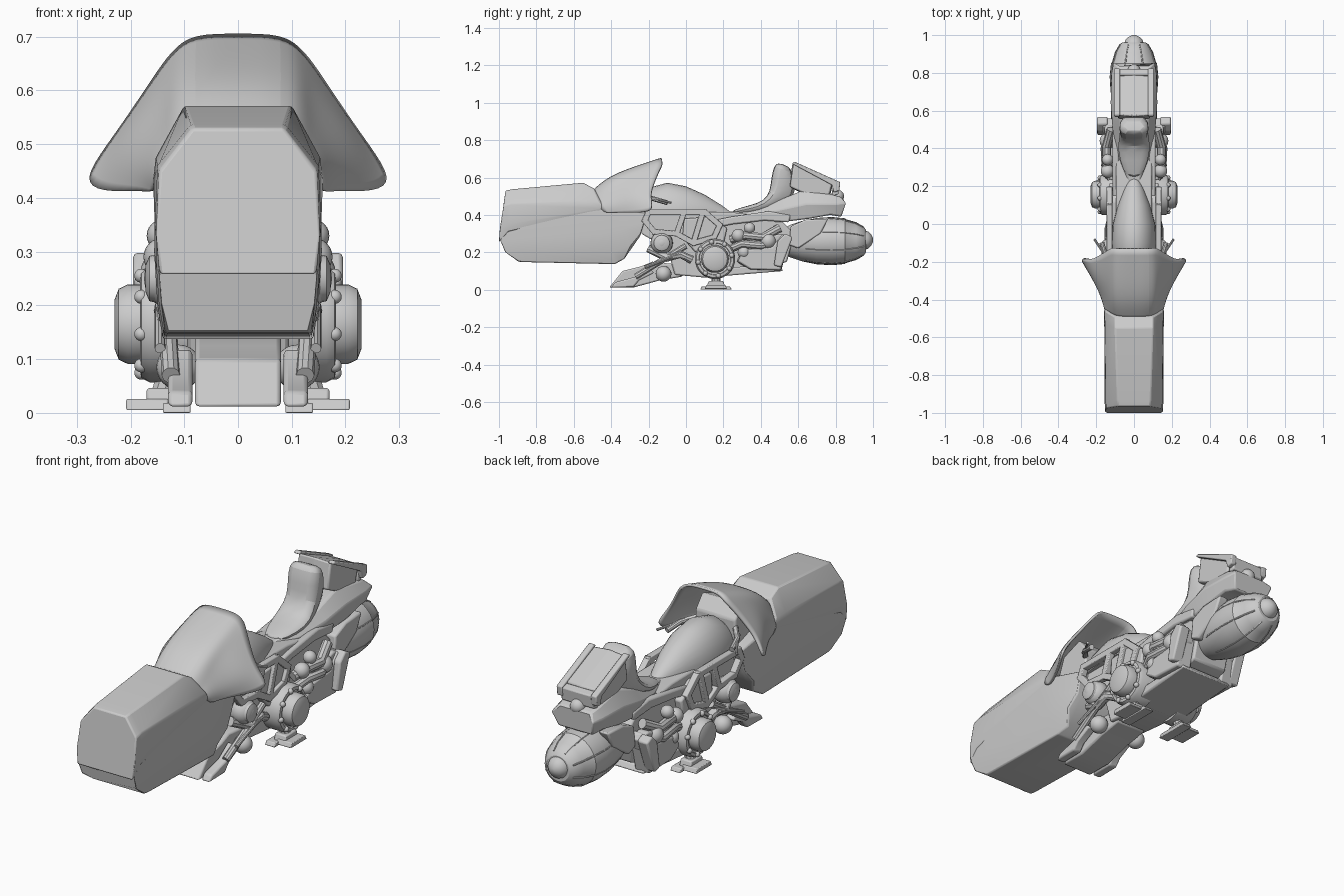
import bpy, bmesh, math
from mathutils import Vector, Matrix


def finish(name, bm, mirror=False, bevel=0, subsurf=0, solid=0):
    bmesh.ops.recalc_face_normals(bm, faces=bm.faces)
    me = bpy.data.meshes.new(name)
    bm.to_mesh(me)
    bm.free()
    ob = bpy.data.objects.new(name, me)
    bpy.context.collection.objects.link(ob)
    if mirror:
        ob.modifiers.new("mirror", 'MIRROR').merge_threshold = 0.001
    if subsurf:
        ob.modifiers.new("sub", 'SUBSURF').levels = subsurf
        ob.modifiers["sub"].render_levels = subsurf
    if solid:
        m = ob.modifiers.new("solid", 'SOLIDIFY')
        m.thickness, m.offset = solid, 0
    if bevel:
        m = ob.modifiers.new("bevel", 'BEVEL')
        m.width, m.segments, m.limit_method = bevel, 2, 'ANGLE'
    return ob


def skin(bm, rings, closed=True, caps=True):
    vs = [[bm.verts.new(p) for p in r] for r in rings]
    n = len(vs[0])
    for a, b in zip(vs, vs[1:]):
        for i in range(n if closed else n - 1):
            j = (i + 1) % n
            bm.faces.new((a[i], a[j], b[j], b[i]))
    if caps:
        bm.faces.new(vs[0])
        bm.faces.new(vs[-1])


def loft(name, halves, **kw):
    """Rings given as right-hand halves (x, y, z), reflected to the left."""
    bm = bmesh.new()
    skin(bm, [h + [(-x, y, z) for x, y, z in reversed(h) if x > 1e-4] for h in halves])
    return finish(name, bm, **kw)


def prism(name, yz, x0, x1, mirror=True, bevel=0.008, taper=1.0):
    """Side profile extruded across x."""
    bm = bmesh.new()
    cy, cz = (sum(c) / len(yz) for c in zip(*yz))
    skin(bm, [[(x0, y, z) for y, z in yz],
              [(x1, cy + (y - cy) * taper, cz + (z - cz) * taper) for y, z in yz]])
    return finish(name, bm, mirror, bevel)


def lathe(name, prof, center, axis, mirror=False, n=32):
    """prof = (distance along axis, radius); axis 'X' or 'Y'."""
    bm = bmesh.new()
    rings = []
    for d, r in prof:
        ring = []
        for i in range(n):
            t = 2 * math.pi * i / n
            u, v = r * math.cos(t), r * math.sin(t)
            ring.append(Vector(center) + Vector((d, u, v) if axis == 'X' else (u, d, v)))
        rings.append(ring)
    skin(bm, rings)
    return finish(name, bm, mirror)


def ball(name, c, r, scale=(1, 1, 1), mirror=True):
    bm = bmesh.new()
    bmesh.ops.create_uvsphere(bm, u_segments=20, v_segments=12, radius=r,
                              matrix=Matrix.Translation(c) @ Matrix.Diagonal((*scale, 1)))
    return finish(name, bm, mirror)


def rod(name, pts, r, mirror=True, n=10):
    bm = bmesh.new()
    pts = [Vector(p) for p in pts]
    rings = []
    for i, p in enumerate(pts):
        d = (pts[min(i + 1, len(pts) - 1)] - pts[max(i - 1, 0)]).normalized()
        q = d.to_track_quat('Z', 'Y')
        rings.append([p + q @ Vector((r * math.cos(2 * math.pi * k / n),
                                      r * math.sin(2 * math.pi * k / n), 0)) for k in range(n)])
    skin(bm, rings)
    return finish(name, bm, mirror)


# Long boxy nose: lower body and upper cover
loft("nose_body", [
    [(.09, -.95, .50), (.14, -.965, .44), (.147, -.995, .26), (.142, -.97, .20), (.135, -.895, .15)],
    [(.10, -.86, .50), (.15, -.87, .44), (.152, -.89, .27), (.147, -.88, .20), (.138, -.87, .148)],
    [(.10, -.52, .50), (.153, -.50, .44), (.156, -.46, .30), (.15, -.40, .20), (.14, -.38, .137)],
    [(.09, -.40, .48), (.15, -.38, .44), (.155, -.33, .33), (.15, -.29, .235), (.12, -.33, .165)],
    [(.08, -.22, .42), (.135, -.21, .40), (.14, -.22, .36), (.135, -.24, .30), (.11, -.25, .28)],
], bevel=.006)
loft("nose_cover", [
    [(.085, -.965, .53), (.147, -.975, .45), (.152, -.998, .33), (.146, -1, .255)],
    [(.088, -.93, .537), (.15, -.94, .46), (.155, -.95, .35), (.15, -.95, .31)],
    [(.10, -.55, .572), (.153, -.53, .475), (.158, -.46, .435), (.15, -.46, .42)],
    [(.10, -.49, .54), (.15, -.46, .47), (.155, -.44, .45), (.15, -.44, .42)],
], bevel=.006)

# Flared cowl with drooping side wings, open to the rear
bm = bmesh.new()
skin(bm, [
    [(0, -.50, .525), (0, -.41, .605), (0, -.27, .655), (0, -.13, .70)],
    [(.085, -.50, .52), (.088, -.41, .60), (.088, -.27, .655), (.085, -.13, .70)],
    [(.115, -.48, .49), (.117, -.41, .57), (.118, -.27, .63), (.117, -.125, .67)],
    [(.13, -.47, .47), (.13, -.40, .54), (.135, -.29, .60), (.138, -.14, .645)],
    [(.147, -.465, .45), (.16, -.38, .49), (.19, -.28, .54), (.20, -.18, .55)],
    [(.152, -.45, .43), (.175, -.37, .45), (.225, -.27, .48), (.24, -.19, .495)],
    [(.153, -.43, .41), (.175, -.36, .415), (.25, -.23, .41), (.285, -.175, .43)],
], closed=False, caps=False)
finish("cowl", bm, mirror=True, subsurf=2, solid=.012)
prism("dashboard", [(-.42, .46), (-.38, .56), (-.27, .60), (-.22, .54), (-.22, .42), (-.4, .4)], 0, .105)
rod("handlebar", [(0, -.25, .50), (.10, -.23, .50), (.15, -.17, .485), (.17, -.10, .465)], .013)
rod("brake_lever", [(.14, -.20, .49), (.17, -.14, .48), (.21, -.08, .465)], .006)

# Fuel tank
tank = []
for y, zt, w in [(-.25, .50, .09), (-.2, .545, .108), (-.1, .572, .118), (0, .553, .112),
                 (.1, .508, .085), (.19, .452, .05), (.24, .415, .025)]:
    tank.append([(w * math.sin(t * math.pi / 14), y, .40 + (zt - .40) * math.cos(t * math.pi / 14))
                 for t in range(8)])
loft("fuel_tank", tank)

# Tail, seat, backrest and the tilted case behind it
loft("tail", [
    [(.03, .22, .415), (.04, .22, .40), (.03, .22, .37)],
    [(.06, .36, .43), (.085, .36, .40), (.07, .36, .35)],
    [(.07, .50, .48), (.115, .50, .43), (.10, .50, .36)],
    [(.08, .62, .53), (.125, .64, .46), (.11, .66, .38)],
    [(.09, .78, .51), (.12, .80, .46), (.105, .77, .40)],
    [(.08, .83, .495), (.11, .86, .465), (.09, .83, .39)],
], bevel=.008)
loft("seat", [
    [(.03, .24, .425), (.045, .24, .415), (.03, .24, .40)],
    [(.05, .34, .452), (.085, .34, .435), (.07, .34, .40)],
    [(.06, .42, .475), (.095, .42, .46), (.08, .44, .42)],
    [(.055, .45, .53), (.075, .47, .53), (.07, .56, .46)],
    [(.06, .455, .60), (.08, .48, .60), (.08, .60, .54)],
    [(.065, .47, .665), (.08, .50, .66), (.075, .57, .63)],
    [(.05, .49, .68), (.06, .52, .675), (.055, .55, .66)],
], subsurf=1)
prism("rear_case", [(.57, .68), (.79, .585), (.77, .50), (.70, .48), (.55, .55)], 0, .085, taper=.95)
prism("case_rim", [(.565, .675), (.58, .685), (.825, .575), (.82, .53), (.79, .52), (.78, .56)], .075, .105, bevel=.005)
prism("case_back", [(.785, .58), (.82, .57), (.815, .51), (.78, .50)], 0, .085, bevel=.005)
ball("tail_lamp", (0, .81, .50), .035, mirror=False)

# Rear jet pod with collar, seam ribs and tip
lathe("jet_pod", [(.50, .06), (.56, .088), (.62, .108), (.70, .124), (.78, .129), (.85, .122),
                  (.855, .117), (.91, .101), (.95, .078), (.962, .06)], (0, 0, .26), 'Y')
lathe("jet_tip", [(.93, .055), (.955, .052), (.975, .045), (.99, .030), (1.0, .01)], (0, 0, .265), 'Y')
for i in range(8):
    a = math.pi * (i + .5) / 4
    rod(f"pod_rib_{i}", [(r * math.cos(a), y, .26 + r * math.sin(a)) for y, r in
        [(.64, .111), (.70, .122), (.78, .127), (.85, .12), (.91, .100), (.95, .077)]], .004, False, 6)
prism("pod_shoulder", [(.56, .34), (.64, .375), (.76, .38), (.72, .30), (.6, .22), (.55, .24)], .07, .122)

# Engine core and frame plates
prism("engine_core", [(-.24, .30), (-.22, .42), (.24, .415), (.5, .38), (.58, .30), (.54, .15), (.38, .09),
                      (.1, .065), (-.06, .08), (-.1, .22)], 0, .095)
prism("upper_block", [(-.02, .28), (-.01, .38), (.12, .39), (.22, .33), (.2, .24), (.05, .2)], .08, .13)
frame = [(-.20, .415), (.10, .415), (.18, .345), (.15, .28), (.04, .25), (-.05, .30), (-.17, .31), (-.22, .37)]
for i, (a, b) in enumerate(list(zip(frame, frame[1:] + frame[:1])) + [((-.05, .30), (-.01, .415)),
                                                                       ((.04, .25), (.09, .415))]):
    d = (Vector(b) - Vector(a)).normalized()
    o = Vector((-d.y, d.x)) * .015
    A, B = Vector(a) - d * .012, Vector(b) + d * .012
    prism(f"frame_bar_{i}", [tuple(A + o), tuple(B + o), tuple(B - o), tuple(A - o)], .115, .145, bevel=.004)
prism("rear_frame", [(.14, .37), (.24, .39), (.44, .42), (.56, .40), (.55, .36), (.42, .37), (.25, .35), (.15, .33)], .08, .115)

# Round side covers with bolts
lathe("side_drum", [(.08, .108), (.165, .108), (.18, .10), (.182, .086), (.175, .084), (.175, .074),
                    (.205, .074), (.222, .066), (.23, .045)], (0, .155, .165), 'X', True)
for i in range(8):
    a = i * math.pi / 4 + .2
    ball(f"drum_bolt_{i}", (.18, .155 + .092 * math.cos(a), .165 + .092 * math.sin(a)), .013)

# Front mechanical parts
ball("front_sphere", (.115, -.13, .25), .06)
lathe("sphere_cap", [(.14, .048), (.165, .042), (.172, .025)], (0, -.13, .25), 'X', True, 20)
ball("lower_joint", (.11, -.12, .085), .042)
rod("diagonal_strut", [(.125, -.27, .07), (.13, -.14, .15), (.13, 0, .235)], .017)
rod("thin_strut", [(.145, -.22, .12), (.145, -.02, .20)], .010)
rod("front_pipe", [(.10, -.2, .22), (.13, -.1, .17), (.135, -.03, .19), (.12, .03, .16)], .022)
prism("front_skid", [(-.41, .012), (-.28, .012), (-.14, .05), (-.02, .07), (0, .13), (-.18, .15),
                     (-.24, .125), (-.34, .10)], 0, .08)
prism("skid_arm", [(-.40, .012), (-.28, .014), (-.25, .05), (-.17, .09), (-.2, .12), (-.27, .07), (-.38, .04)], .085, .13)

# Rear mechanical parts
prism("rear_leg_box", [(.27, .15), (.34, .105), (.51, .10), (.53, .18), (.555, .28), (.52, .30), (.46, .23), (.3, .215)],
      .09, .165, taper=.95)
prism("rear_side_guard", [(.47, .13), (.51, .12), (.57, .28), (.53, .30), (.49, .26)], .14, .195)
prism("rear_bracket", [(.4, .20), (.44, .28), (.5, .30), (.56, .28), (.54, .22), (.46, .19)], .1, .155)
rod("upper_pipe", [(.12, .24, .27), (.145, .32, .29), (.145, .41, .28), (.12, .5, .33)], .024)
rod("middle_pipe", [(.12, .22, .21), (.15, .30, .245), (.155, .40, .235), (.13, .47, .25)], .022)
rod("link_rod", [(.15, .26, .30), (.15, .52, .20)], .010)
for y, z, r in [(.28, .29, .036), (.44, .26, .042), (.34, .33, .03), (.31, .20, .034)]:
    ball(f"pipe_joint_{int(y * 100)}", (.14, y, z), r)
prism("belly_plate", [(.16, .07), (.34, .085), (.52, .10), (.5, .13), (.2, .12)], 0, .14)

# Landing feet
prism("foot_pad", [(.075, 0), (.245, 0), (.235, .018), (.085, .018)], .088, .14, bevel=.003)
prism("foot_wing", [(.10, .005), (.22, .005), (.21, .026), (.11, .026)], .13, .208, bevel=.003)
prism("foot_block", [(.11, .015), (.21, .015), (.20, .046), (.12, .046)], .11, .17, bevel=.005)
rod("foot_strut", [(.14, .16, .03), (.125, .16, .08), (.11, .16, .13)], .024)

# Smooth shading with crisp edges
bpy.ops.object.select_all(action='SELECT')
bpy.context.view_layer.objects.active = bpy.data.objects["nose_body"]
bpy.ops.object.shade_smooth_by_angle(angle=math.radians(32))
